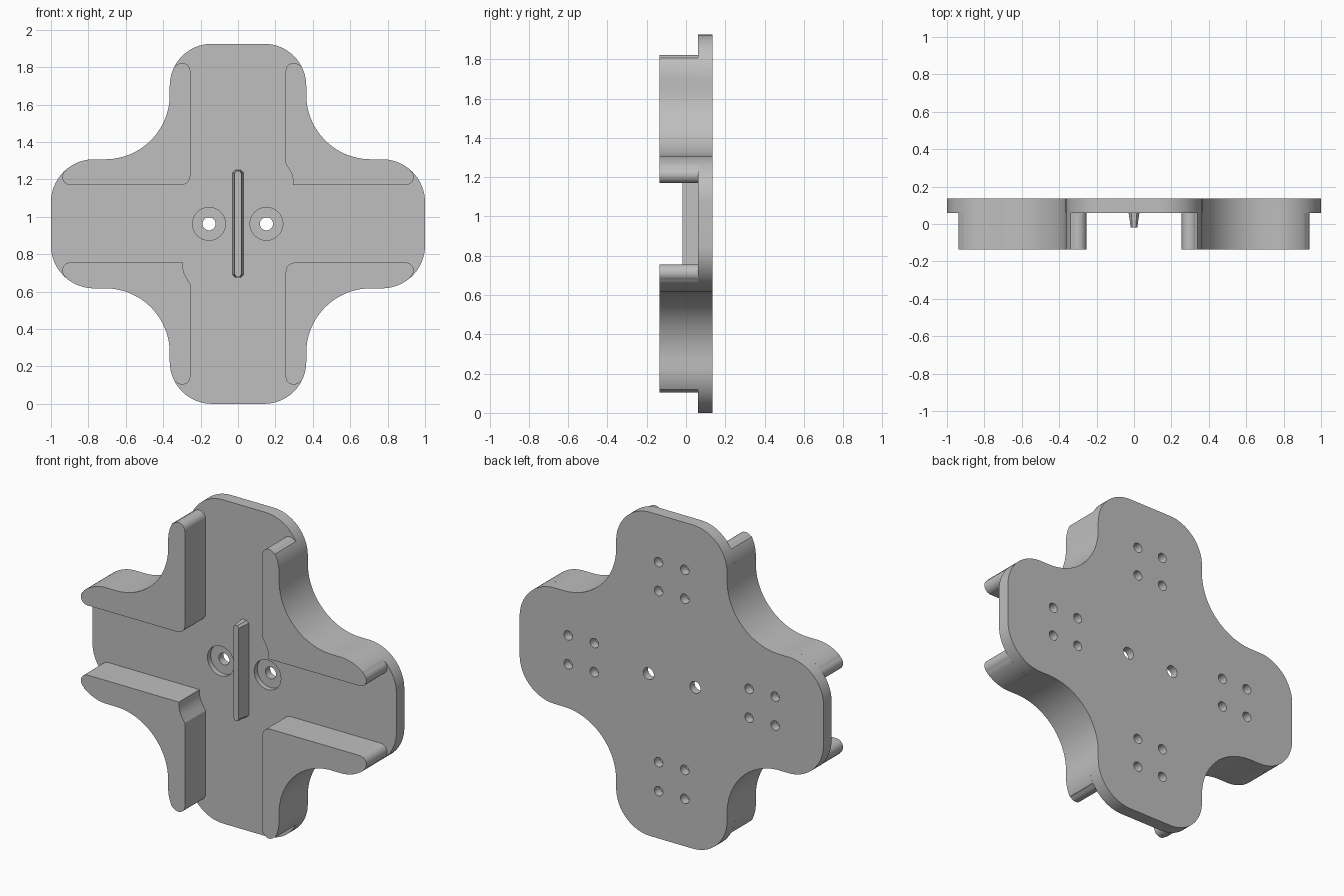
import bpy, bmesh
from math import cos, sin, radians

MID = 0.9625            # height of the cross centre
FRONT, FACE, BACK = -0.135, 0.06, 0.135

if "Cube" in bpy.data.objects:
    bpy.data.objects.remove(bpy.data.objects["Cube"], do_unlink=True)

grey = bpy.data.materials.new("plain_grey")
grey.use_nodes = True
colour = (0.52, 0.52, 0.52, 1)
grey.diffuse_color = colour
grey.node_tree.nodes["Principled BSDF"].inputs["Base Color"].default_value = colour


def arc(cx, cz, r, start, end, n=16):
    angles = [radians(start + (end - start) * i / n) for i in range(n + 1)]
    return [(cx + r * cos(a), cz + r * sin(a)) for a in angles]


def circle(cx, cz, r):
    return arc(cx, cz, r, 0, 360, 32)[:-1]


def prisms(name, outlines, y0, y1, front_scale=(1, 1)):
    """Extrude outlines, given around the cross centre, from y0 back to y1."""
    bm = bmesh.new()
    for outline in outlines:
        sx, sz = front_scale
        front = [bm.verts.new((x * sx, y0, MID + z * sz)) for x, z in outline]
        back = [bm.verts.new((x, y1, MID + z)) for x, z in outline]
        bm.faces.new(front)
        bm.faces.new(back)
        n = len(front)
        for i in range(n):
            j = (i + 1) % n
            bm.faces.new((front[i], front[j], back[j], back[i]))
    bmesh.ops.recalc_face_normals(bm, faces=bm.faces[:])
    mesh = bpy.data.meshes.new(name)
    bm.to_mesh(mesh)
    bm.free()
    mesh.materials.append(grey)
    obj = bpy.data.objects.new(name, mesh)
    bpy.context.collection.objects.link(obj)
    return obj


def activate(obj):
    bpy.ops.object.select_all(action='DESELECT')
    obj.select_set(True)
    bpy.context.view_layer.objects.active = obj


def smooth(obj):
    activate(obj)
    bpy.ops.object.shade_smooth_by_angle(angle=radians(30))


def cut(obj, cutter):
    cutter.hide_render = True
    activate(obj)
    mod = obj.modifiers.new("cut", 'BOOLEAN')
    mod.operation = 'DIFFERENCE'
    mod.solver = 'EXACT'
    mod.object = cutter
    bpy.ops.object.modifier_apply(modifier=mod.name)
    bpy.data.objects.remove(cutter, do_unlink=True)


# Cross-shaped back plate: one quadrant mirrored around
inner_sweep = arc(0.71, 0.69, 0.345, 180, 270, 28)
quarter = arc(0.14, 0.7375, 0.225, 90, 0) + inner_sweep + arc(0.77, 0.115, 0.23, 90, 0)
right_half = quarter + [(x, -z) for x, z in reversed(quarter)]
plate = prisms("back_plate", [right_half + [(-x, z) for x, z in reversed(right_half)]], FACE, BACK)

# Screw holes through the plate, and their recesses on the front
screws = [(-0.155, 0), (0.152, 0)]
cut(plate, prisms("recess_cutter", [circle(x, z, 0.088) for x, z in screws], 0.0, FACE + 0.03))
cut(plate, prisms("screw_cutter", [circle(x, z, 0.035) for x, z in screws], 0.0, 0.2))

# Four groups of blind holes in the back
pins = [circle(gx + dx, gz + dz, 0.028)
        for gx, gz in ((0.595, 0), (-0.595, 0), (0, 0.595), (0, -0.595))
        for dx in (-0.086, 0.086) for dz in (-0.086, 0.086)]
cut(plate, prisms("pin_cutter", pins, BACK - 0.05, 0.2))
smooth(plate)

# Corner walls: two with a rounded inner corner, two with a notched one
wall = (arc(0.298, 0.817, 0.043, 180, 45) + arc(0.14, 0.7375, 0.225, 28, 0, 8)
        + inner_sweep + arc(0.77, 0.115, 0.23, 90, 50, 10)
        + arc(0.896, 0.25, 0.043, 55, -90))
rounded = arc(0.305, 0.2575, 0.05, 270, 180, 10)
notched = [(0.295, 0.2075), (0.295, 0.235), (0.289, 0.262), (0.277, 0.287), (0.255, 0.322)]
for name, sx, sz, corner in (("upper_left_wall", 1, 1, notched),
                             ("upper_right_wall", -1, 1, rounded),
                             ("lower_left_wall", 1, -1, rounded),
                             ("lower_right_wall", -1, -1, notched)):
    outline = [(x * sx, z * sz) for x, z in wall + corner]
    smooth(prisms(name, [outline], FRONT, FACE))

# Tapered centre ridge with chamfered ends
w, h, c = 0.029, 0.288, 0.014
tip = [(w, h - c), (w - c, h), (c - w, h), (-w, h - c)]
ridge = tip + [(-x, -z) for x, z in tip]
smooth(prisms("centre_ridge", [ridge], -0.018, FACE, (0.6, 0.985)))
